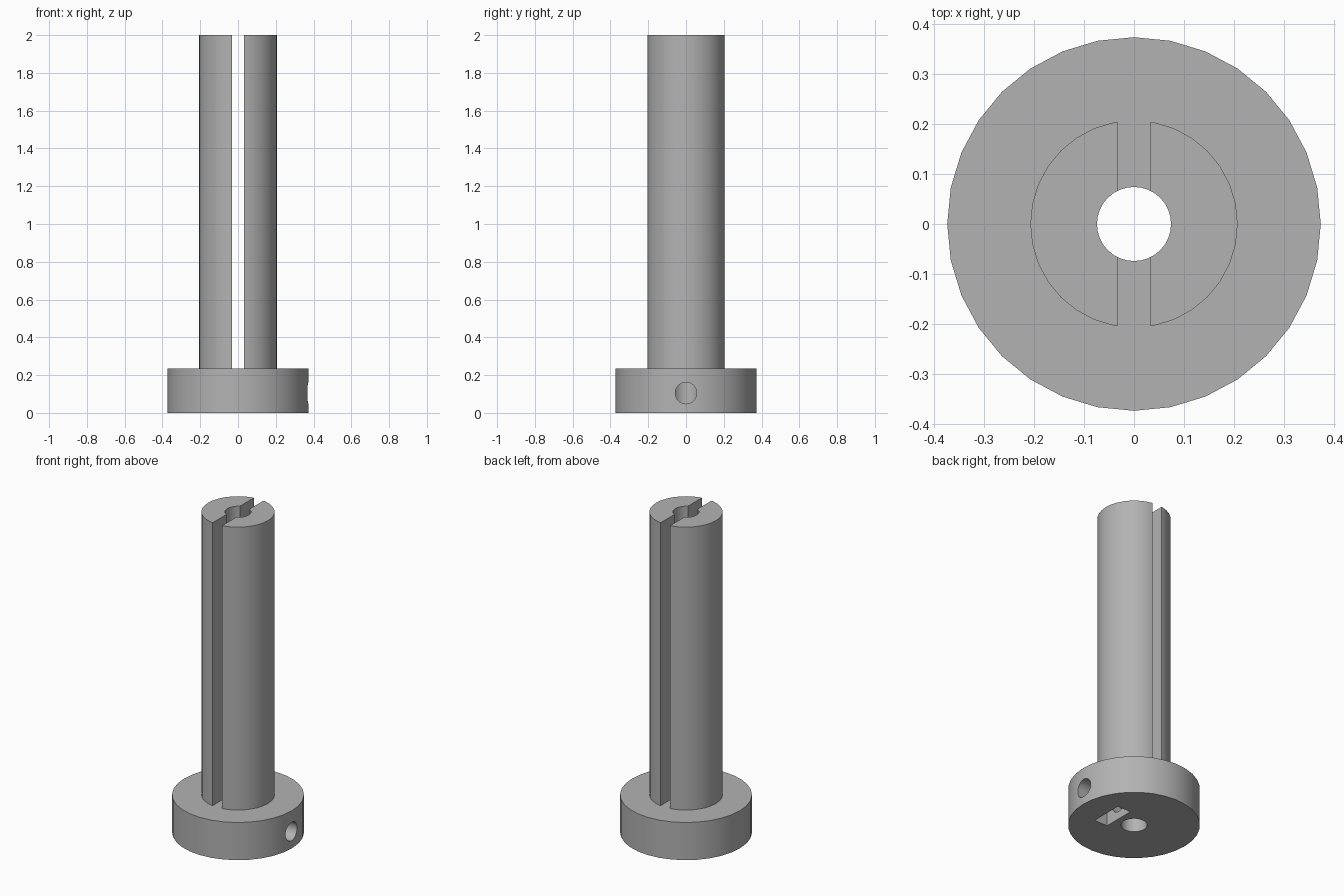
import bpy
import bmesh
import math

if "Cube" in bpy.data.objects:
    bpy.data.objects.remove(bpy.data.objects["Cube"], do_unlink=True)

SIDES = 32
HUB_R, SHAFT_R, BORE_R = 0.373, 0.207, 0.074
HUB_TOP, TOP = 0.235, 2.0
SCREW_Z, SCREW_R = 0.105, 0.057
NUT_HALF = 0.102

grey = bpy.data.materials.new("plain grey")
grey.use_nodes = True
colour = (0.45, 0.45, 0.45, 1)
grey.diffuse_color = colour
grey.node_tree.nodes["Principled BSDF"].inputs["Base Color"].default_value = colour


def finish(name, bm):
    bmesh.ops.recalc_face_normals(bm, faces=bm.faces)
    mesh = bpy.data.meshes.new(name)
    bm.to_mesh(mesh)
    bm.free()
    mesh.materials.append(grey)
    obj = bpy.data.objects.new(name, mesh)
    bpy.context.collection.objects.link(obj)
    return obj


def tube(name, inner, outer, z0, z1):
    """Hollow cylinder made of rings of quads."""
    bm = bmesh.new()
    corners = [(inner, z0), (outer, z0), (outer, z1), (inner, z1)]
    rings = []
    for i in range(SIDES):
        a = 2 * math.pi * i / SIDES
        rings.append([bm.verts.new((r * math.cos(a), r * math.sin(a), z)) for r, z in corners])
    for i, ring in enumerate(rings):
        following = rings[(i + 1) % SIDES]
        for j in range(4):
            k = (j + 1) % 4
            bm.faces.new((ring[j], following[j], following[k], ring[k]))
    return finish(name, bm)


def prism_x(name, outline, x0, x1):
    """Extrude a (y, z) outline along x."""
    bm = bmesh.new()
    face = bm.faces.new([bm.verts.new((x0, y, z)) for y, z in outline])
    grown = bmesh.ops.extrude_face_region(bm, geom=[face])["geom"]
    moved = [v for v in grown if isinstance(v, bmesh.types.BMVert)]
    bmesh.ops.translate(bm, verts=moved, vec=(x1 - x0, 0, 0))
    return finish(name, bm)


def cut(obj, cutter):
    mod = obj.modifiers.new("cut", "BOOLEAN")
    mod.operation = "DIFFERENCE"
    mod.solver = "EXACT"
    mod.object = cutter
    bpy.context.view_layer.objects.active = obj
    bpy.ops.object.modifier_apply(modifier=mod.name)
    bpy.data.objects.remove(cutter, do_unlink=True)


def smooth(obj):
    bpy.ops.object.select_all(action="DESELECT")
    obj.select_set(True)
    bpy.context.view_layer.objects.active = obj
    bpy.ops.object.shade_smooth_by_angle(angle=math.radians(30))


# Hub with a central bore
hub = tube("hub", BORE_R, HUB_R, 0, HUB_TOP)

# Set-screw hole from the left rim into the bore
circle = [(SCREW_R * math.cos(2 * math.pi * i / SIDES),
           SCREW_Z + SCREW_R * math.sin(2 * math.pi * i / SIDES)) for i in range(SIDES)]
cut(hub, prism_x("screw_hole_cutter", circle, 0, 0.5))

# Nut pocket, open below, with a pointed roof
slope = NUT_HALF / math.sqrt(3)
pocket = [(-NUT_HALF, -0.1), (NUT_HALF, -0.1), (NUT_HALF, SCREW_Z + slope),
          (0, SCREW_Z + 2 * slope), (-NUT_HALF, SCREW_Z + slope)]
cut(hub, prism_x("nut_pocket_cutter", pocket, 0.113, 0.205))

# Shaft split front to back by a narrow slot
shaft = tube("split_shaft", BORE_R, SHAFT_R, HUB_TOP, TOP)
slot = [(-0.5, 0.1), (0.5, 0.1), (0.5, 2.1), (-0.5, 2.1)]
cut(shaft, prism_x("slot_cutter", slot, -0.033, 0.033))

for part in (hub, shaft):
    smooth(part)
